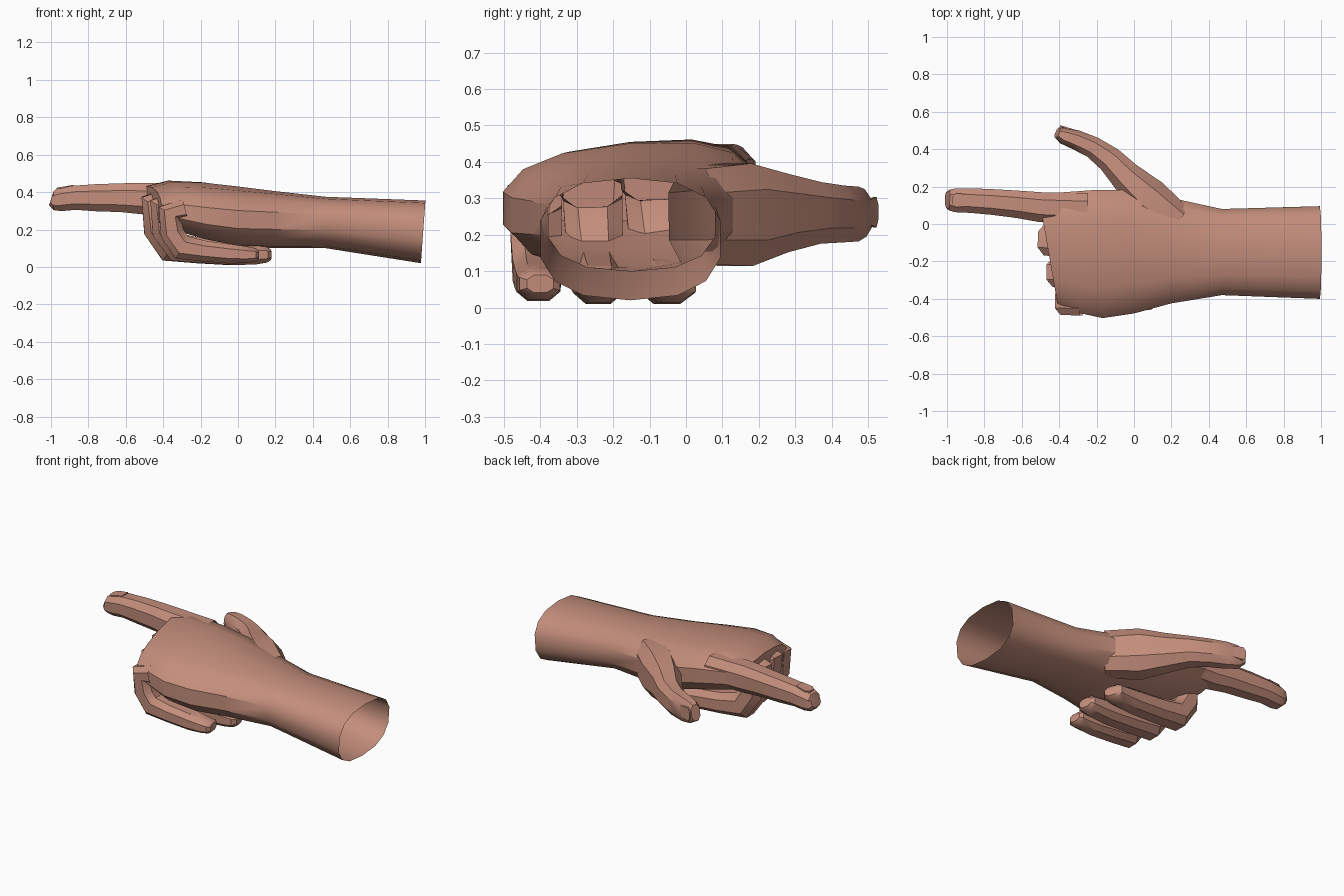
import bpy, bmesh, math
from mathutils import Vector

if "Cube" in bpy.data.objects:
    bpy.data.objects.remove(bpy.data.objects["Cube"])

skin = bpy.data.materials.new("skin")
skin.diffuse_color = (0.55, 0.27, 0.20, 1)
skin.use_nodes = True
skin.node_tree.nodes["Principled BSDF"].inputs["Base Color"].default_value = skin.diffuse_color


def loft(name, rings, cap_end=True, angle=35):
    """Skin a list of equal-length point rings; the first ring stays open."""
    bm = bmesh.new()
    vs = [[bm.verts.new(p) for p in r] for r in rings]
    n = len(vs[0])
    for a, b in zip(vs, vs[1:]):
        for i in range(n):
            j = (i + 1) % n
            bm.faces.new((a[i], a[j], b[j], b[i]))
    if cap_end:
        bm.faces.new(vs[-1])
    bmesh.ops.recalc_face_normals(bm, faces=bm.faces)
    me = bpy.data.meshes.new(name)
    bm.to_mesh(me)
    bm.free()
    ob = bpy.data.objects.new(name, me)
    bpy.context.collection.objects.link(ob)
    me.materials.append(skin)
    bpy.ops.object.select_all(action='DESELECT')
    ob.select_set(True)
    bpy.context.view_layer.objects.active = ob
    bpy.ops.object.shade_smooth_by_angle(angle=math.radians(angle))
    return ob


def oval(n, power):
    """Rounded-square unit outline with n corners."""
    for i in range(n):
        a = 2 * math.pi * (i + 0.5) / n
        c, s = math.cos(a), math.sin(a)
        yield (math.copysign(abs(c) ** power, c), math.copysign(abs(s) ** power, s))


def digit(name, path, side, n=8):
    """Finger along a path of (x, y, z, half size along side, half size across)."""
    pts = [Vector(p[:3]) for p in path]
    rings = []
    for i, p in enumerate(path):
        t = (pts[min(i + 1, len(pts) - 1)] - pts[max(i - 1, 0)]).normalized()
        across = t.cross(Vector(side)).normalized()
        along = across.cross(t)
        rings.append([pts[i] + along * u * p[3] + across * v * p[4] for u, v in oval(n, 0.8)])
    return loft(name, rings)


# forearm and palm: x, y low, y high, z low, z high, tilt, backward sweep to the little finger
body = [(0.99, -0.405, 0.10, 0.02, 0.355, 0.0, 0),
        (0.47, -0.385, 0.085, 0.10, 0.375, 0.0, 0),
        (0.20, -0.43, 0.145, 0.10, 0.405, 0.02, 0),
        (0.00, -0.485, 0.19, 0.11, 0.43, 0.05, 0),
        (-0.18, -0.51, 0.19, 0.15, 0.45, 0.08, 0.05),
        (-0.35, -0.48, 0.175, 0.20, 0.455, 0.10, 0.2),
        (-0.46, -0.43, 0.16, 0.24, 0.425, 0.10, 0.25)]
rings = []
for x, y0, y1, z0, z1, tilt, sweep in body:
    yc, zc, hy, hz = (y0 + y1) / 2, (z0 + z1) / 2, (y1 - y0) / 2, (z1 - z0) / 2
    ring = []
    for u, v in oval(14, 0.8):
        skew = 0.012 * v if x > 0.9 else -sweep * u * hy * 0.7
        ring.append((x + skew, yc + u * hy, zc + v * hz + tilt * u * hy))
    rings.append(ring)
loft("forearm_and_palm", rings)

# straight index finger
digit("index_finger", [(-0.25, 0.08, 0.36, 0.09, 0.09), (-0.50, 0.09, 0.365, 0.085, 0.09),
                       (-0.62, 0.105, 0.37, 0.078, 0.082), (-0.76, 0.118, 0.37, 0.073, 0.077),
                       (-0.87, 0.125, 0.37, 0.07, 0.069), (-0.95, 0.127, 0.36, 0.068, 0.066),
                       (-0.985, 0.128, 0.355, 0.06, 0.055), (-1.0, 0.128, 0.36, 0.045, 0.035)], (0, 1, 0))

# thumb spread to the side
digit("thumb", [(0.24, 0.02, 0.25, 0.14, 0.09), (0.08, 0.14, 0.255, 0.15, 0.115),
                (-0.04, 0.25, 0.26, 0.115, 0.09), (-0.13, 0.345, 0.26, 0.09, 0.075),
                (-0.22, 0.41, 0.257, 0.083, 0.062), (-0.31, 0.45, 0.257, 0.08, 0.056),
                (-0.375, 0.472, 0.26, 0.07, 0.048), (-0.41, 0.488, 0.268, 0.05, 0.03)], (0, 0, 1))

# three curled fingers: knuckle, down, then folded back under the palm
curl = [(-0.34, 0.36, 0.07), (-0.445, 0.335, 0.085), (-0.43, 0.20, 0.08), (-0.365, 0.105, 0.085),
        (-0.22, 0.085, 0.07), (-0.04, 0.07, 0.065), (0.07, 0.065, 0.055), (0.125, 0.065, 0.045),
        (0.145, 0.065, 0.03)]
for name, y, drift, shift, reach, width, drop in [
        ("middle_finger", -0.09, 0.06, 0.0, 1.0, 0.095, 0.0),
        ("ring_finger", -0.26, 0.03, 0.045, 0.97, 0.09, 0.02),
        ("little_finger", -0.415, 0.015, 0.08, 0.80, 0.08, 0.05)]:
    path = []
    for i, (x, z, r) in enumerate(curl):
        f = i / (len(curl) - 1)
        w = width * (1 - 0.3 * f) * (0.7 if i == len(curl) - 1 else 1)
        path.append((-0.44 + shift + (x + 0.44) * reach, y + drift * f,
                     z - drop * max(0, (z - 0.1) / 0.25), w, r * (0.85 + width - 0.08 + 0.13 * (width > 0.08))))
    digit(name, path, (0, 1, 0))

# finger nails: thin raised plates
def nail(name, centre, along, side, up):
    c, a, s, h = (Vector(v) for v in (centre, along, side, up))
    outline = [(-1, -0.8), (0.6, -1), (1, -0.5), (1, 0.5), (0.6, 1), (-1, 0.8)]
    rings = [[c + a * p + s * q + h * k for p, q in outline] for k in (-1, 1)]
    loft(name, rings)


nail("index_nail", (-0.925, 0.127, 0.427), (-0.045, 0, -0.008), (0, 0.038, 0), (0, 0, 0.004))
nail("thumb_nail", (-0.355, 0.512, 0.262), (-0.04, 0.012, 0), (0, 0, 0.042), (0.001, 0.004, 0))
